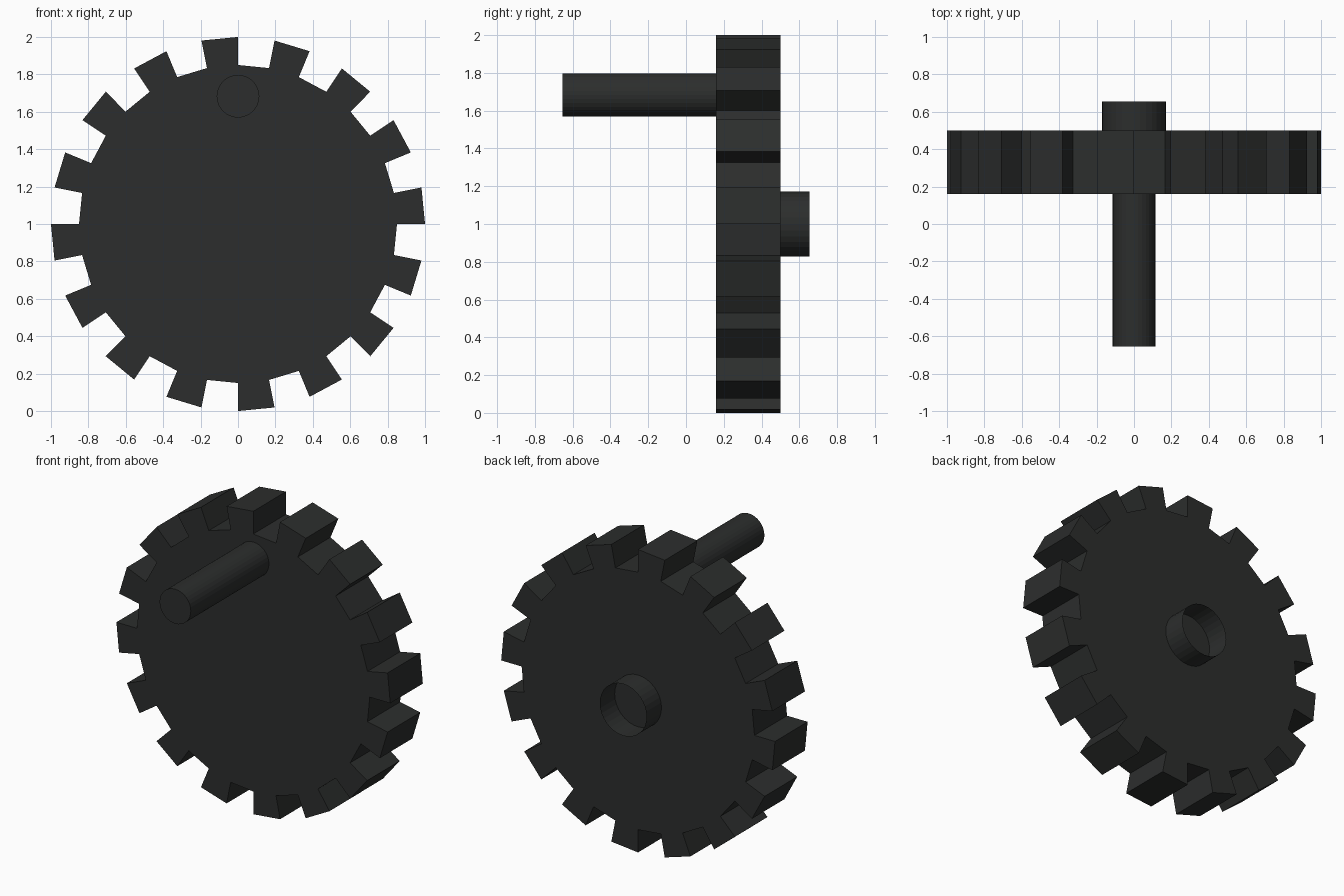
import bpy, bmesh
from math import sin, cos, pi

if "Cube" in bpy.data.objects:
    bpy.data.objects.remove(bpy.data.objects["Cube"])

dark = bpy.data.materials.new("dark_metal")
dark.diffuse_color = (0.025, 0.027, 0.026, 1)
dark.use_nodes = True
dark.node_tree.nodes["Principled BSDF"].inputs["Base Color"].default_value = dark.diffuse_color


def prism(name, outline, y0, y1, front=True, back=True):
    """Extrude an (x, z) outline, counter-clockwise from the front, along y."""
    bm = bmesh.new()
    a = [bm.verts.new((x, y0, z)) for x, z in outline]
    b = [bm.verts.new((x, y1, z)) for x, z in outline]
    n = len(outline)
    for i in range(n):
        j = (i + 1) % n
        bm.faces.new((a[i], b[i], b[j], a[j]))
    if front:
        bm.faces.new(a)
    if back:
        bm.faces.new(b[::-1])
    mesh = bpy.data.meshes.new(name)
    bm.to_mesh(mesh)
    bm.free()
    mesh.materials.append(dark)
    obj = bpy.data.objects.new(name, mesh)
    bpy.context.collection.objects.link(obj)
    return obj


def circle(cz, r, n=32):
    return [(r * cos(2 * pi * i / n), cz + r * sin(2 * pi * i / n)) for i in range(n)]


# Gear wheel: 16 teeth with radial flanks
TEETH, OUTER, ROOT = 16, 1.0, 0.85
outline = []
for i in range(TEETH):
    a0 = 2 * pi * i / TEETH
    a1 = a0 + pi / TEETH
    for r, a in ((ROOT, a0), (OUTER, a0), (OUTER, a1), (ROOT, a1)):
        outline.append((r * cos(a), 1 + r * sin(a)))
prism("gear_wheel", outline, 0.16, 0.5)

# Crank pin on the front
prism("crank_pin", circle(1.683, 0.114), -0.655, 0.16, back=False)

# Open socket collar on the back
prism("hub_collar", circle(1.0, 0.171), 0.5, 0.655, front=False, back=False)
